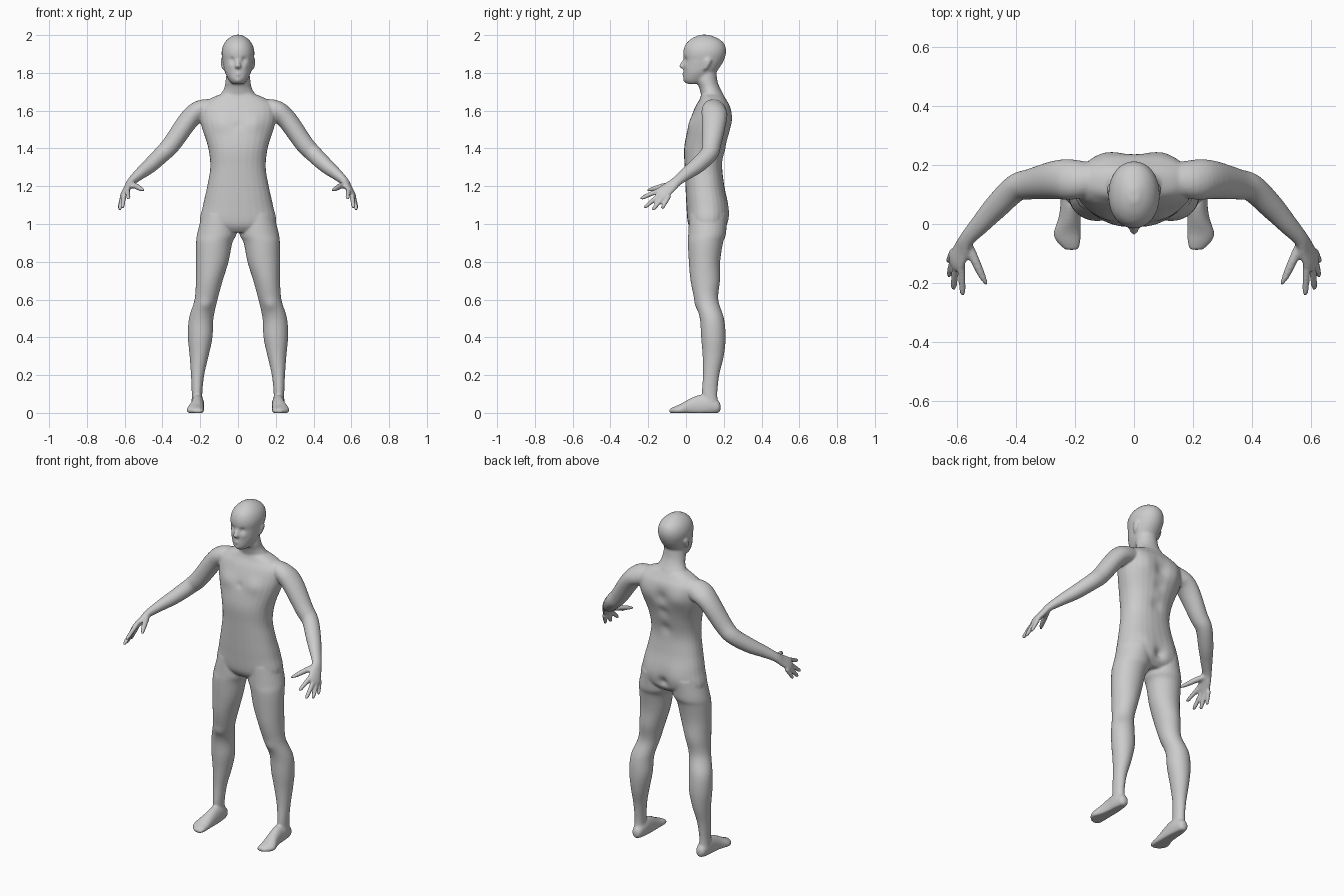
import bpy
import math
from mathutils import Vector

skin = bpy.data.materials.new("plain grey")
skin.diffuse_color = (0.6, 0.6, 0.6, 1)
parts = []


def spline(rows, steps=5):
    """Catmull-Rom resampling of rows (x, y, z, a, b)."""
    out = []
    for i in range(len(rows) - 1):
        p0, p1, p2 = rows[max(i - 1, 0)], rows[i], rows[i + 1]
        p3 = rows[min(i + 2, len(rows) - 1)]
        for s in range(steps):
            t = s / steps
            out.append([0.5 * (2 * q1 + (q2 - q0) * t + (2 * q0 - 5 * q1 + 4 * q2 - q3) * t * t
                               + (3 * q1 - q0 - 3 * q2 + q3) * t ** 3)
                        for q0, q1, q2, q3 in zip(p0, p1, p2, p3)])
    out.append(list(rows[-1]))
    return out


def loft(name, rows, axis="z", side=None, power=2.0, n=28):
    """Closed tube through elliptical sections; axis is z, y or the path itself."""
    rows = spline(rows)
    verts = []
    for i, (x, y, z, a, b) in enumerate(rows):
        c = Vector((x, y, z))
        u, v = Vector((1, 0, 0)), Vector((0, 1, 0) if axis == "z" else (0, 0, 1))
        if axis == "path":
            t = Vector(rows[min(i + 1, len(rows) - 1)][:3]) - Vector(rows[max(i - 1, 0)][:3])
            t.normalize()
            u = Vector(side)
            u = (u - t * u.dot(t)).normalized()
            v = t.cross(u)
        for k in range(n):
            w = 2 * math.pi * k / n
            cs, sn = math.cos(w), math.sin(w)
            p = c + u * math.copysign(abs(cs) ** (2 / power), cs) * a \
                  + v * math.copysign(abs(sn) ** (2 / power), sn) * b
            p.z = max(p.z, 0)
            verts.append(p)
    m = len(rows)
    faces = [(r * n + k, r * n + (k + 1) % n, (r + 1) * n + (k + 1) % n, (r + 1) * n + k)
             for r in range(m - 1) for k in range(n)]
    faces += [tuple(range(n))[::-1], tuple(range((m - 1) * n, m * n))]
    me = bpy.data.meshes.new(name)
    me.from_pydata(verts, [], faces)
    ob = bpy.data.objects.new(name, me)
    bpy.context.collection.objects.link(ob)
    parts.append(ob)


def pair(name, rows, axis="z", side=None, **kw):
    """Left and right copies of a loft."""
    for s, label in ((1, "left_"), (-1, "right_")):
        sd = (side[0] * s, side[1], side[2]) if side else None
        loft(label + name, [(r[0] * s,) + tuple(r[1:]) for r in rows], axis, sd, **kw)


def digit(name, base, tip, r):
    """Tapered finger with a rounded end."""
    a, b = Vector(base), Vector(tip)
    rows = [(*a.lerp(b, t), r * k, r * k)
            for t, k in ((0, 1.1), (0.5, 1.0), (0.88, 0.85), (1, 0.4))]
    pair(name, rows, "path", (0.03, 0.055, -0.033), n=14)


# Torso and pelvis
loft("torso", [(0, .11, .955, .10, .07), (0, .115, 1.0, .198, .104), (0, .112, 1.1, .185, .110),
               (0, .1, 1.2, .163, .103), (0, .093, 1.3, .147, .1), (0, .1, 1.4, .157, .11),
               (0, .121, 1.5, .188, .113), (0, .132, 1.56, .202, .107),
               (0, .141, 1.62, .2, .092), (0, .142, 1.66, .155, .07),
               (0, .138, 1.688, .09, .057)], power=2.3)

# Neck
loft("neck", [(0, .105, 1.82, .058, .055), (0, .11, 1.76, .066, .056), (0, .125, 1.72, .073, .055),
              (0, .14, 1.68, .095, .06), (0, .145, 1.64, .11, .06)])

# Head from (height, half width, front, back)
head = [(1.742, .03, .005, .08), (1.762, .048, -.012, .12), (1.80, .068, -.014, .157),
        (1.84, .078, -.013, .186), (1.87, .083, -.012, .202), (1.90, .087, -.015, .211),
        (1.93, .084, -.011, .211), (1.96, .071, .004, .198), (1.985, .047, .035, .165),
        (2.002, .016, .075, .12)]
loft("head", [(0, (f + b) / 2, z, w, (b - f) / 2) for z, w, f, b in head], power=2.1)
loft("nose", [(0, -.006, 1.872, .008, .008), (0, -.016, 1.852, .011, .012),
              (0, -.019, 1.833, .016, .017), (0, -.01, 1.822, .012, .01)])
pair("ear", [(.076, .098, 1.815, .005, .008), (.08, .108, 1.835, .009, .015),
             (.083, .115, 1.865, .009, .02), (.081, .115, 1.882, .005, .01)])

# Legs
pair("leg", [(.1, .115, 1.05, .09, .098), (.112, .112, .95, .104, .1), (.126, .103, .9, .096, .093),
             (.136, .098, .8, .086, .083), (.152, .102, .7, .071, .078),
             (.169, .108, .6, .061, .063), (.195, .137, .5, .065, .064),
             (.2, .145, .4, .065, .065), (.206, .144, .3, .050, .056),
             (.214, .133, .2, .035, .043), (.217, .125, .1, .028, .041),
             (.216, .135, .04, .031, .038)])

# Feet, flat underneath
pair("foot", [(.214, .183, .03, .012, .015), (.214, .168, .032, .028, .035),
              (.214, .12, .04, .035, .055), (.214, .07, .035, .035, .06),
              (.218, .02, .025, .038, .05), (.226, -.03, .015, .046, .032),
              (.221, -.062, .012, .04, .021), (.211, -.088, .01, .022, .01)], "y")

# Arms down to the palm
pair("arm", [(.12, .15, 1.612, .05, .05), (.2, .15, 1.598, .068, .055), (.26, .15, 1.552, .066, .053),
             (.35, .135, 1.425, .052, .049), (.4, .122, 1.372, .047, .045),
             (.465, .06, 1.31, .043, .04), (.52, 0, 1.265, .035, .031),
             (.565, -.05, 1.225, .029, .022), (.583, -.085, 1.195, .036, .018),
             (.6, -.125, 1.165, .041, .016), (.606, -.145, 1.15, .034, .011)],
     "path", (0.03, 0.055, -0.033))

# Fingers and thumbs
digit("index_finger", (.585, -.14, 1.18), (.58, -.242, 1.133), .0125)
digit("middle_finger", (.602, -.13, 1.163), (.612, -.222, 1.085), .0125)
digit("ring_finger", (.61, -.112, 1.153), (.627, -.178, 1.073), .0125)
digit("little_finger", (.612, -.09, 1.148), (.63, -.128, 1.08), .0115)
pair("thumb", [(.565, -.065, 1.21, .016, .016), (.54, -.12, 1.2, .016, .016),
               (.515, -.175, 1.186, .0125, .0125), (.498, -.205, 1.178, .006, .006)],
     "path", (0.03, 0.055, -0.033), n=14)

# Fuse everything into one smooth skin
bpy.ops.object.select_all(action="DESELECT")
for ob in parts:
    ob.select_set(True)
body = parts[0]
bpy.context.view_layer.objects.active = body
bpy.ops.object.join()
body.name = body.data.name = "body"
mod = body.modifiers.new("fuse", "REMESH")
mod.mode = "VOXEL"
mod.voxel_size = 0.006
bpy.ops.object.modifier_apply(modifier="fuse")
mod = body.modifiers.new("soften", "SMOOTH")
mod.factor = 0.5
mod.iterations = 6
bpy.ops.object.modifier_apply(modifier="soften")

# Muscle and face modelling: (x, y, z, radius, push along the surface)
dabs = [(.034, -.004, 1.868, .014, -.008),   # eye socket
        (.034, -.002, 1.866, .006, .004),    # eyeball
        (.04, -.005, 1.835, .016, .003),     # cheek
        (0, -.014, 1.792, .011, .005),       # lips
        (0, -.012, 1.757, .012, .004),       # chin
        (.09, .02, 1.53, .045, .008),        # chest
        (0, .02, 1.52, .02, -.005),          # breastbone
        (.1, .235, 1.56, .06, .012),         # shoulder blade
        (0, .235, 1.54, .04, -.012), (0, .225, 1.45, .035, -.008), (0, .2, 1.34, .035, -.008),
        (.085, .22, 1.06, .06, .008),        # buttock
        (0, .22, 1.02, .03, -.018),
        (.17, .045, .57, .03, .006)]         # knee
me = body.data
normals = [v.normal.copy() for v in me.vertices]
for x, y, z, r, push in dabs:
    for s in ((1, -1) if x else (1,)):
        c = Vector((x * s, y, z))
        for v, nrm in zip(me.vertices, normals):
            if abs(v.co.z - z) < 2.5 * r:
                d = (v.co - c).length_squared / (r * r)
                if d < 6:
                    v.co += nrm * push * math.exp(-d)
low = min(v.co.z for v in me.vertices)
for v in me.vertices:
    v.co.z -= low

me.materials.clear()
me.materials.append(skin)
me.shade_smooth()
